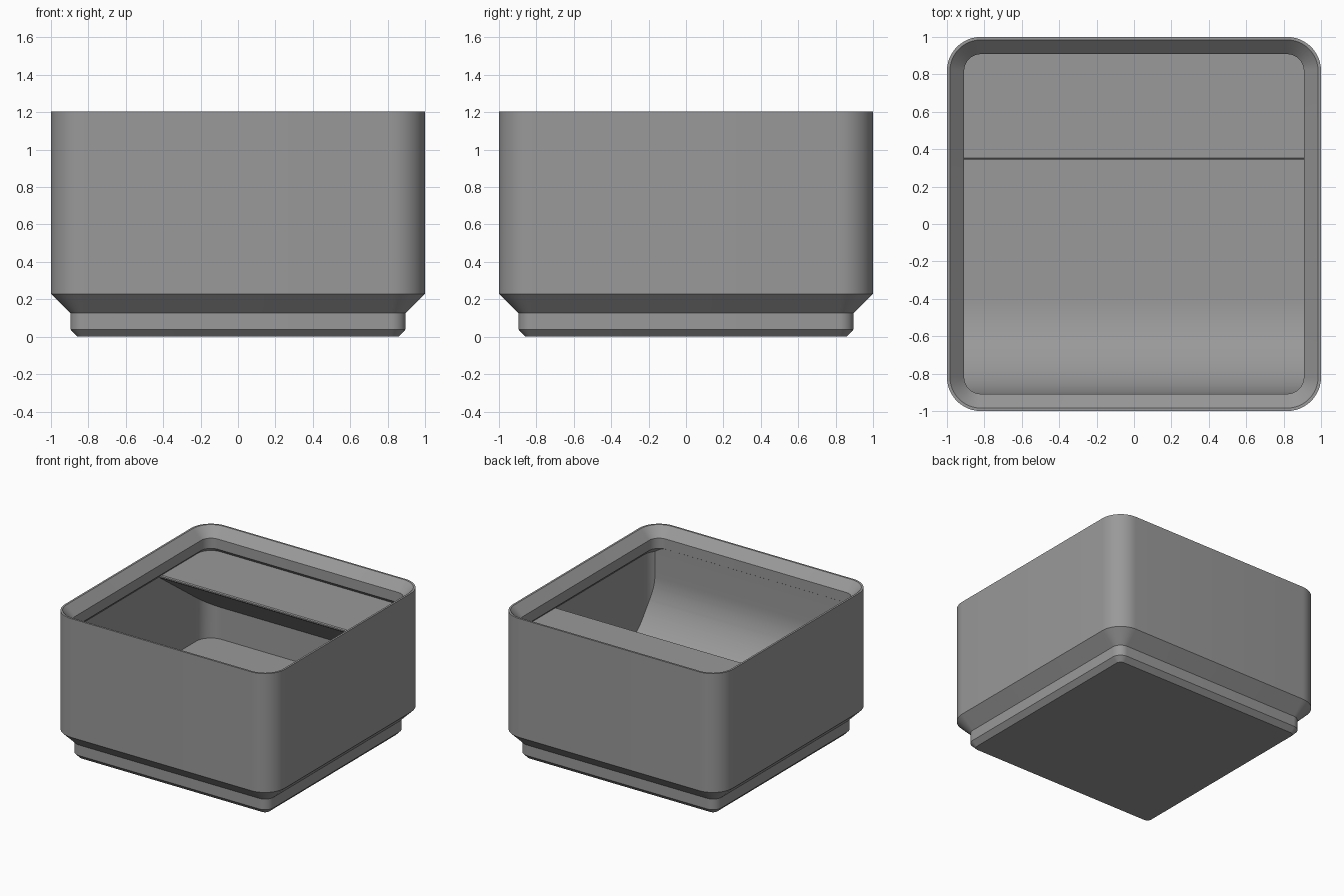
import bpy, bmesh, math

if "Cube" in bpy.data.objects:
    bpy.data.objects.remove(bpy.data.objects["Cube"])

grey = bpy.data.materials.new("mid_grey")
grey.diffuse_color = (0.32, 0.32, 0.32, 1)
grey.use_nodes = True
grey.node_tree.nodes["Principled BSDF"].inputs["Base Color"].default_value = grey.diffuse_color

R = 0.181   # outer corner radius at half width 1
SEG = 12    # segments per rounded corner


def finish(bm, name):
    bmesh.ops.recalc_face_normals(bm, faces=bm.faces)
    me = bpy.data.meshes.new(name)
    bm.to_mesh(me)
    bm.free()
    ob = bpy.data.objects.new(name, me)
    bpy.context.collection.objects.link(ob)
    me.materials.append(grey)
    return ob


def loft(name, profile):
    """Stack rounded squares given as (half width, height); corners stay concentric."""
    bm = bmesh.new()
    rings = []
    for w, z in profile:
        r = R - (1 - w)
        ring = []
        for k in range(4):
            cx = (1 - R) * (1 if k in (0, 3) else -1)
            cy = (1 - R) * (1 if k in (0, 1) else -1)
            for i in range(SEG + 1):
                a = math.pi / 2 * (k + i / SEG)
                ring.append(bm.verts.new((cx + r * math.cos(a), cy + r * math.sin(a), z)))
        rings.append(ring)
    n = len(rings[0])
    for lo, hi in zip(rings, rings[1:]):
        for i in range(n):
            j = (i + 1) % n
            bm.faces.new((lo[i], lo[j], hi[j], hi[i]))
    bm.faces.new(rings[0])
    bm.faces.new(rings[-1])
    return finish(bm, name)


def prism(name, points, half=1.1):
    """Extrude a (y, z) outline along x."""
    bm = bmesh.new()
    f = bm.faces.new([bm.verts.new((-half, y, z)) for y, z in points])
    new = bmesh.ops.extrude_face_region(bm, geom=[f])["geom"]
    bmesh.ops.translate(bm, vec=(2 * half, 0, 0),
                        verts=[v for v in new if isinstance(v, bmesh.types.BMVert)])
    return finish(bm, name)


def cut(ob, cutter):
    mod = ob.modifiers.new("cut", 'BOOLEAN')
    mod.operation = 'DIFFERENCE'
    mod.solver = 'EXACT'
    mod.object = cutter
    bpy.context.view_layer.objects.active = ob
    bpy.ops.object.modifier_apply(modifier=mod.name)
    bpy.data.objects.remove(cutter)


# Outer body with stepped, chamfered foot
body = loft("storage_bin", [(0.858, 0), (0.896, 0.039), (0.896, 0.126),
                            (1, 0.229), (1, 1.205)])

# Hollow: floor, thin wall, undercut, lip and flared rim
hollow = loft("hollow", [(0.954, 0.287), (0.954, 0.999), (0.908, 1.045),
                         (0.908, 1.129), (1.0, 1.221)])

# Curved scoop along the front of the floor
FRONT, FLOOR, RAD = -0.909, 0.287, 0.51
scoop = [(FRONT + RAD * (1 - math.sin(a)), FLOOR + RAD * (1 - math.cos(a)))
         for a in (math.pi / 2 * i / 24 for i in range(25))]
scoop += [(FRONT, 1.046), (-1.2, 1.046), (-1.2, 0.2), (FRONT + RAD, 0.2)]
cut(hollow, prism("scoop", scoop))

# Label shelf at the back, with sloping underside
back_y, drop = 1.2, math.tan(math.radians(36))
shelf = [(0.352, 1.012), (0.345, 1.005), (0.345, 0.995), (0.352, 0.985),
         (back_y, 0.985 - (back_y - 0.352) * drop), (back_y, 1.012)]
cut(hollow, prism("label_shelf", shelf))

cut(body, hollow)

# Smooth corners and scoop, crisp edges elsewhere
bpy.ops.object.select_all(action='DESELECT')
body.select_set(True)
bpy.context.view_layer.objects.active = body
bpy.ops.object.shade_smooth_by_angle(angle=math.radians(30))
